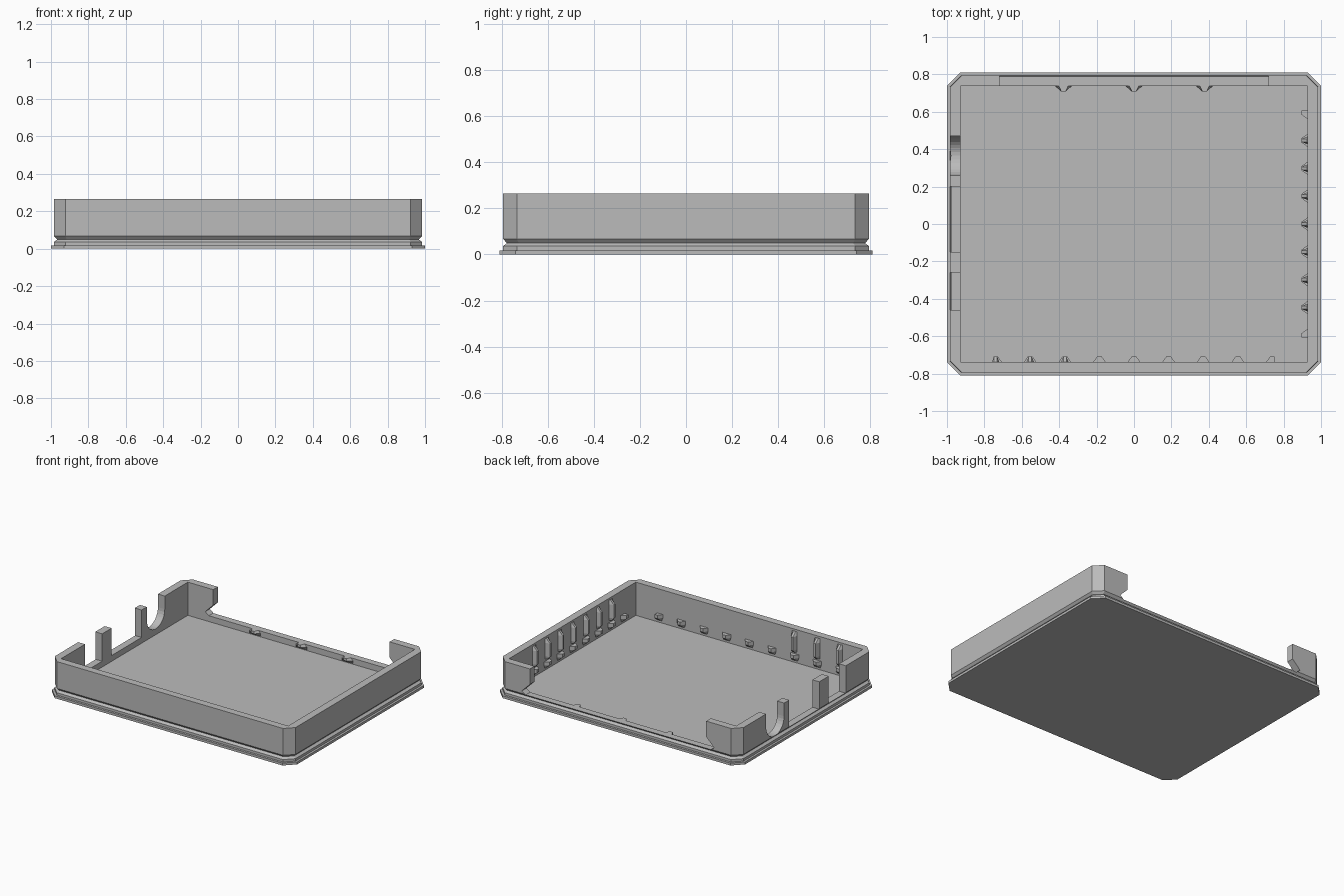
import bpy, bmesh, math
from mathutils import Matrix, Vector

if "Cube" in bpy.data.objects:
    bpy.data.objects.remove(bpy.data.objects["Cube"], do_unlink=True)

grey = bpy.data.materials.new("plain grey")
grey.use_nodes = True
grey.diffuse_color = (0.5, 0.5, 0.5, 1)
grey.node_tree.nodes["Principled BSDF"].inputs["Base Color"].default_value = (0.5, 0.5, 0.5, 1)

HX, HY = 1.0, 0.81      # footprint half sizes
IX, IY = 0.927, 0.739   # cavity half sizes
TOP, FLOOR, LEDGE = 0.265, 0.02, 0.063


def loft(name, rings):
    """Closed solid through a stack of rings with equal point counts."""
    bm = bmesh.new()
    loops = [[bm.verts.new(p) for p in ring] for ring in rings]
    n = len(loops[0])
    for a, b in zip(loops, loops[1:]):
        for i in range(n):
            bm.faces.new((a[i], a[(i + 1) % n], b[(i + 1) % n], b[i]))
    bm.faces.new(loops[0])
    bm.faces.new(loops[-1])
    bmesh.ops.recalc_face_normals(bm, faces=bm.faces)
    me = bpy.data.meshes.new(name)
    bm.to_mesh(me)
    bm.free()
    ob = bpy.data.objects.new(name, me)
    me.materials.append(grey)
    bpy.context.collection.objects.link(ob)
    return ob


def octagon(inset, z):
    x, y = HX - inset, HY - inset
    c = 0.07 - inset * (2 - math.sqrt(2))
    return [(x, c - y, z), (x, y - c, z), (x - c, y, z), (c - x, y, z),
            (-x, y - c, z), (-x, c - y, z), (c - x, -y, z), (x - c, -y, z)]


def box_cutter(x0, x1, y0, y1, z0, z1):
    return loft("cutter", [[(x0, y0, z), (x1, y0, z), (x1, y1, z), (x0, y1, z)] for z in (z0, z1)])


def cut(target, cutter):
    cutter.hide_render = True
    mod = target.modifiers.new("cut", "BOOLEAN")
    mod.operation, mod.solver, mod.object = "DIFFERENCE", "EXACT", cutter
    bpy.context.view_layer.objects.active = target
    bpy.ops.object.modifier_apply(modifier=mod.name)
    bpy.data.objects.remove(cutter, do_unlink=True)


# Tray shell: flange, step, groove and tall wall
profile = [(0, 0), (0, 0.018), (0.016, 0.018), (0.016, 0.036),
           (0.033, 0.049), (0.017, 0.067), (0.017, TOP)]
tray = loft("tray", [octagon(i, z) for i, z in profile])
cut(tray, box_cutter(-IX, IX, -IY, IY, FLOOR, 1))

# Wide back opening with undercut ends
half = [(0.72, 0.4), (0.72, 0.15), (0.785, 0.085), (0.755, LEDGE)]
outline = half + [(-x, z) for x, z in reversed(half)]
cut(tray, loft("cutter", [[(x, y, z) for x, z in outline] for y in (IY - 0.05, HY + 0.1)]))

# Side ports: two square gaps and one round-bottomed gap
for y0, y1 in ((-0.46, -0.26), (-0.15, 0.20)):
    cut(tray, box_cutter(-HX - 0.1, -IX + 0.05, y0, y1, LEDGE, 1))
r, yc = 0.105, 0.365
arc = [(yc + r * math.cos(a), LEDGE + r + r * math.sin(a))
       for a in (-math.pi * k / 16 for k in range(17))]
arc = [(yc + r, 0.4)] + arc + [(yc - r, 0.4)]
cut(tray, loft("cutter", [[(x, y, z) for y, z in arc] for x in (-HX - 0.1, -IX + 0.05)]))

WALLS = {"front": ((0, -IY, 0), 0), "left": ((IX, 0, 0), 90), "back": ((0, IY, 0), 180)}


def stud(name, wall, u, sections, tip=0.012, lo=1, hi=1):
    """Trapezoid stud on an inner wall; sections are (z, depth, base half width)."""
    origin, angle = WALLS[wall]
    m = Matrix.Translation(origin) @ Matrix.Rotation(math.radians(angle), 4, "Z")
    rings = []
    for z, d, w in sections:
        a, b = (w if lo else tip), (w if hi else tip)
        pts = [(u - a, -0.004), (u - a, 0), (u - tip, d), (u + tip, d), (u + b, 0), (u + b, -0.004)]
        rings.append([m @ Vector((x, y, z)) for x, y in pts])
    loft(name, rings)


support = [(0.035, 0.001, 0.025), (0.06, 0.031, 0.034), (0.085, 0.031, 0.034)]
rib = [(0.10, 0.012, 0.02), (0.12, 0.031, 0.02), (0.22, 0.031, 0.02), (0.25, 0.001, 0.02)]

# Low supports along the front and left walls, half-width at the row ends
for wall, step in (("front", 0.185), ("left", 0.149)):
    for k in range(-4, 5):
        stud(wall + "_support", wall, k * step, support, lo=k > -4, hi=k < 4)

# Tall retaining ribs above some supports
for k in (-4, -3, -2):
    stud("front_rib", "front", k * 0.185, rib, tip=0.008)
for k in range(-3, 4):
    stud("left_rib", "left", k * 0.149, rib, tip=0.008)

# Three wedges inside the back ledge
for k in (-1, 0, 1):
    stud("back_wedge", "back", k * 0.377,
         [(0.025, 0.004, 0.045), (0.045, 0.03, 0.045), (LEDGE, 0.03, 0.025)])
